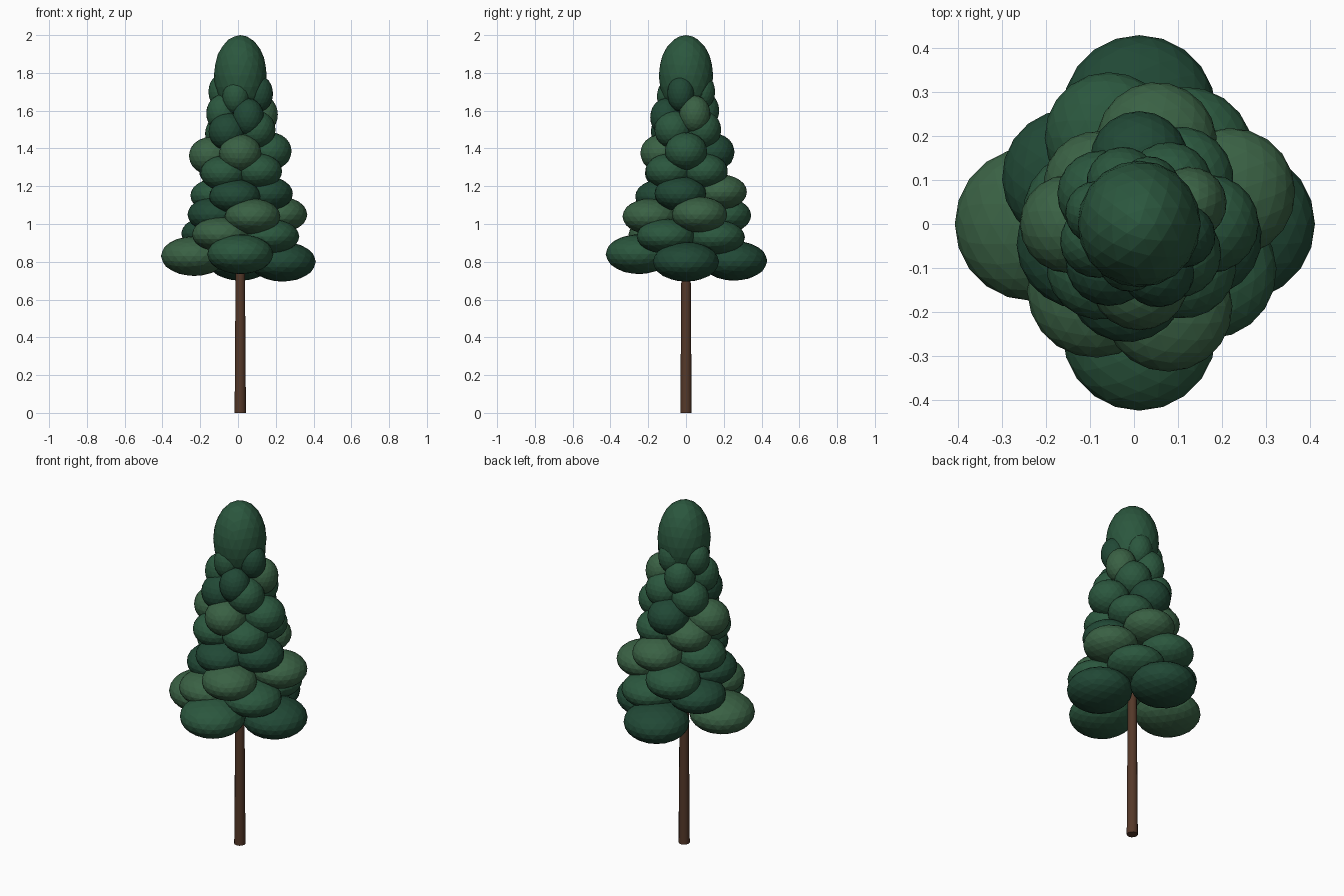
import bpy, math

if "Cube" in bpy.data.objects:
    bpy.data.objects.remove(bpy.data.objects["Cube"])

CX = 0.012  # trunk axis


def material(name, rgb):
    m = bpy.data.materials.new(name)
    m.diffuse_color = (*rgb, 1)
    m.use_nodes = True
    m.node_tree.nodes["Principled BSDF"].inputs["Base Color"].default_value = m.diffuse_color
    return m


greens = {
    "D": material("dark_green", (0.015, 0.065, 0.036)),
    "M": material("mid_green", (0.024, 0.095, 0.048)),
    "L": material("light_green", (0.042, 0.120, 0.058)),
}
bark = material("bark", (0.09, 0.04, 0.022))


def clump(name, loc, scale, turn, mat):
    bpy.ops.mesh.primitive_ico_sphere_add(subdivisions=3, radius=1, location=loc,
                                          rotation=(0, 0, turn))
    o = bpy.context.object
    o.name = name
    o.scale = scale
    o.data.materials.append(mat)


# Trunk, gently tapered and running up into the crown
bpy.ops.mesh.primitive_cone_add(vertices=12, radius1=0.03, radius2=0.018,
                                depth=1.7, location=(CX, 0, 0.85))
trunk = bpy.context.object
trunk.name = "trunk"
trunk.data.materials.append(bark)
bpy.ops.object.shade_smooth_by_angle(angle=math.radians(40))

# Foliage tiers: start angle, four distances, four heights, radius, half height, shades
tiers = [
    (0,   (.225, .255, .245, .25), (.80, .805, .83, .84),      .175, .105, "DDLM"),
    (-34, (.19, .19, .19, .18),    (.935, .93, .95, .945),     .155, .092, "MMDL"),
    (19,  (.22, .21, .14, .20),    (1.05, 1.045, 1.05, 1.04),  .147, .095, "LMDL"),
    (-12, (.145, .19, .13, .135),  (1.16, 1.17, 1.15, 1.145),  .137, .092, "DLMD"),
    (-43, (.135, .135, .13, .13),  (1.28, 1.28, 1.28, 1.27),   .123, .092, "MMLM"),
    (0,   (.16, .145, .16, .13),   (1.385, 1.38, 1.36, 1.375), .112, .10,  "MDLL"),
    (-38, (.11, .11, .11, .11),    (1.50, 1.50, 1.48, 1.49),   .10,  .10,  "MMMD"),
    (22,  (.125, .10, .105, .115), (1.58, 1.60, 1.585, 1.565), .083, .10,  "LMMD"),
    (-15, (.105, .085, .10, .085), (1.69, 1.70, 1.70, 1.675),  .072, .095, "DMMM"),
]
for t, (start, dists, heights, r, h, shades) in enumerate(tiers):
    for k in range(4):
        a = math.radians(start + 90 * k)
        clump(f"foliage_{t + 1}_{k + 1}",
              (CX + dists[k] * math.cos(a), dists[k] * math.sin(a), heights[k]),
              (r, r, h), a, greens[shades[k]])

# Crown tip
clump("foliage_tip", (CX, 0, 1.785), (0.14, 0.144, 0.215), 0, greens["M"])
